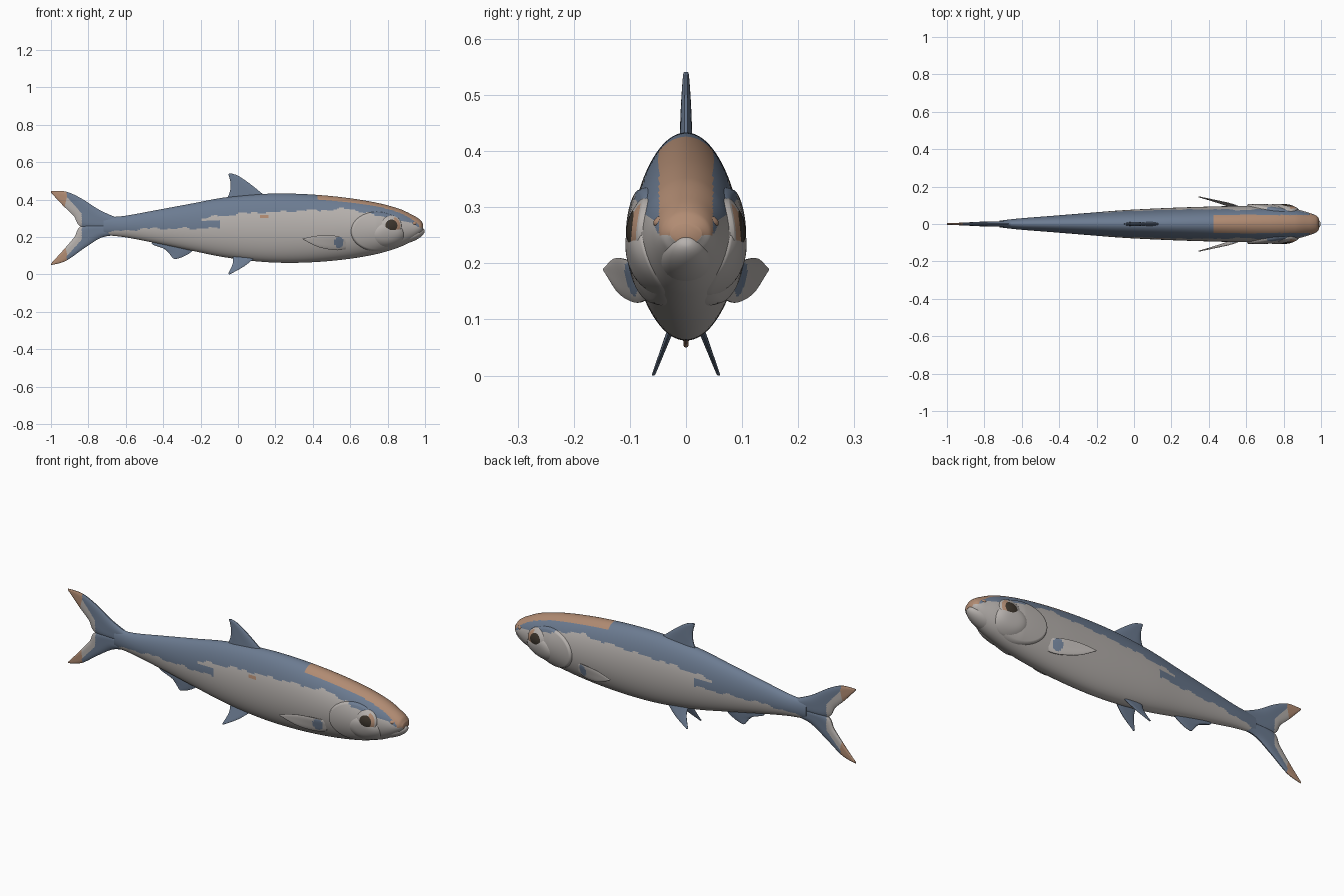
import bpy, bmesh, math
from mathutils import Vector

if "Cube" in bpy.data.objects:
    bpy.data.objects.remove(bpy.data.objects["Cube"])

# Flat colours
BLUE, PALE, TAN, DARK = range(4)
MATS = []
for name, c in (("slate_blue", (.15, .20, .285)), ("pale_grey", (.47, .44, .42)),
                ("tan", (.44, .26, .17)), ("dark_brown", (.045, .035, .025))):
    m = bpy.data.materials.new(name)
    m.diffuse_color = (*c, 1)
    m.use_nodes = True
    m.node_tree.nodes["Principled BSDF"].inputs["Base Color"].default_value = m.diffuse_color
    MATS.append(m)

# Body sections: x, back height, belly height, half width
SECTIONS = [(-.72, .305, .212, .018), (-.61, .313, .200, .030), (-.47, .338, .174, .041),
            (-.26, .377, .130, .058), (-.07, .412, .092, .073), (.14, .431, .067, .084),
            (.33, .431, .063, .091), (.54, .415, .077, .096), (.73, .386, .107, .094),
            (.86, .352, .145, .080), (.93, .320, .180, .062), (.975, .292, .215, .045),
            (.99, .270, .235, .028)]
# Height of the blue / pale border along the flank
BORDER = [(-.72, .224), (-.5, .245), (-.21, .247), (-.20, .300), (0, .325), (.3, .340),
          (.6, .352), (.68, .330), (.8, .302), (.92, .275), (1.0, .250)]


def smooth_table(tab, x):
    """Cubic interpolation of a table by its first column."""
    x = min(max(x, tab[0][0]), tab[-1][0])
    i = next(k for k in range(len(tab) - 1) if x <= tab[k + 1][0])

    def slope(k, j):
        a, b = tab[max(k - 1, 0)], tab[min(k + 1, len(tab) - 1)]
        return (b[j] - a[j]) / (b[0] - a[0])
    h = tab[i + 1][0] - tab[i][0]
    t = (x - tab[i][0]) / h
    return [(2*t**3 - 3*t*t + 1) * tab[i][j] + (t**3 - 2*t*t + t) * h * slope(i, j)
            + (3*t*t - 2*t**3) * tab[i + 1][j] + (t**3 - t*t) * h * slope(i + 1, j)
            for j in range(1, len(tab[0]))]


def linear(tab, x):
    for (x0, a), (x1, b) in zip(tab, tab[1:]):
        if x <= x1:
            return a + (b - a) * (x - x0) / (x1 - x0)
    return tab[-1][1]


def curve(pts, t):
    """Catmull-Rom point on a short path, t in 0..1."""
    n = len(pts) - 1
    i = min(int(t * n), n - 1)
    t = t * n - i
    p = [Vector(pts[min(max(k, 0), n)]) for k in range(i - 1, i + 3)]
    return (p[1] * 2 + (p[2] - p[0]) * t + (p[0]*2 - p[1]*5 + p[2]*4 - p[3]) * t*t
            + (p[1]*3 - p[0] - p[2]*3 + p[3]) * t**3) / 2


def flank(x, z):
    """Half width of the body at x, z."""
    top, bot, w = smooth_table(SECTIONS, x)
    return w * math.sqrt(max(0, 1 - ((z - (top + bot) / 2) / ((top - bot) / 2)) ** 2))


def loft(name, rings, rule, angle=50):
    """Skin closed rings, cap both ends, colour each face by a rule."""
    bm = bmesh.new()
    vs = [[bm.verts.new(p) for p in r] for r in rings]
    n = len(rings[0])
    for a, b in zip(vs, vs[1:]):
        for i in range(n):
            bm.faces.new((a[i], a[(i + 1) % n], b[(i + 1) % n], b[i]))
    bm.faces.new(vs[0])
    bm.faces.new(vs[-1])
    bmesh.ops.recalc_face_normals(bm, faces=bm.faces[:])
    for f in bm.faces:
        f.smooth = True
        f.material_index = rule(f.calc_center_median())
    me = bpy.data.meshes.new(name)
    bm.to_mesh(me)
    bm.free()
    for m in MATS:
        me.materials.append(m)
    me.set_sharp_from_angle(angle=math.radians(angle))
    ob = bpy.data.objects.new(name, me)
    bpy.context.collection.objects.link(ob)
    return ob


def skin(p):
    """Fish colouring: tan crown, blue back, pale flank."""
    if p.x > .43 and abs(p.y) < .048 and p.z > .25:
        return TAN
    if ((p.x - .14) / .025) ** 2 + ((p.z - .31) / .011) ** 2 < 1 and p.y < 0:
        return TAN
    wave = .004 * math.sin(p.x * 37) + .003 * math.sin(p.x * 83)
    if p.z > linear(BORDER, p.x) + wave or (p.x < -.1 and .247 + wave < p.z < .287):
        return BLUE
    return PALE


# Body
rings = []
for k in range(181):
    x = -.72 + 1.71 * (1 - (1 - k / 180) ** 1.5)
    top, bot, w = smooth_table(SECTIONS, x)
    rings.append([(x, w * math.cos(a), (top + bot) / 2 + (top - bot) / 2 * math.sin(a))
                  for a in (2 * math.pi * i / 128 for i in range(128))])
loft("body", rings, skin)

# Lower jaw, tilted up to the mouth
rings = []
ca, sa = math.cos(math.radians(20)), math.sin(math.radians(20))
for k in range(1, 24):
    u, r = -math.cos(math.pi * k / 24) * .09, math.sin(math.pi * k / 24)
    ring = []
    for i in range(32):
        a = 2 * math.pi * i / 32
        v = .036 * r * math.sin(a)
        ring.append((.913 + u * ca - v * sa, .047 * r * math.cos(a), .207 + u * sa + v * ca))
    rings.append(ring)
loft("lower_jaw", rings, lambda p: PALE)


def plate(name, s, cx, cz, rx, rz, lift, rule):
    """Oval shell following the flank; lift(r, x) is its height."""
    rings = []
    for r in (1.02, 1, .96, .9, .8, .7, .6, .5, .4, .3, .2, .1, .02):
        ring = []
        for i in range(56):
            a = 2 * math.pi * i / 56
            x, z = cx + rx * r * math.cos(a), cz + rz * r * math.sin(a)
            h = -.006 if r > 1 else lift(r, x)
            ring.append((x, s * (flank(x, z) + h), z))
        rings.append(ring)
    loft(name, rings, rule, 60)


def eye_rule(p):
    r = math.hypot(p.x - .82, p.z - .262)
    if r < .03:
        return DARK
    return TAN if p.x > .835 and r < .045 else PALE


def fin(name, lead, trail, thick, rule, rows=28, cols=20):
    """Thin blade between a leading and a trailing path, root to tip."""
    rings = []
    for k in range(rows + 1):
        u = k / rows
        a, b = curve(lead, u), curve(trail, u)
        t = (thick[0] + (thick[1] - thick[0]) * u) / 2
        side = [(a.lerp(b, j / cols), t * (.25 + .75 * (1 - (2 * j / cols - 1) ** 4)))
                for j in range(cols + 1)]
        rings.append([p + Vector((0, h, 0)) for p, h in side]
                     + [p - Vector((0, h, 0)) for p, h in reversed(side)])
    loft(name, rings, rule, 40)


def flat(pts):
    return [(x, 0, z) for x, z in pts]


def blue(p):
    return BLUE


# Paired parts
for s, tag in ((-1, "near"), (1, "far")):
    plate("gill_cover_" + tag, s, .742, .23, .137, .105,
          lambda r, x: (.002 if r == 1 else .011) * min(1, max(.15, (.88 - x) / .14)), skin)
    plate("cheek_" + tag, s, .80, .212, .085, .07,
          lambda r, x: .015 * (1 - r ** 4) + .003, skin)
    plate("eye_" + tag, s, .82, .262, .053, .053,
          lambda r, x: .008 + .012 * (1 - r * r), eye_rule)
    plate("nostril_" + tag, s, .945, .275, .010, .008,
          lambda r, x: .004 * (1 - r * r), lambda p: TAN)
    fin("pectoral_fin_" + tag,
        [(.59, s * .080, .195), (.52, s * .108, .207), (.43, s * .128, .208), (.345, s * .145, .192)],
        [(.575, s * .070, .135), (.52, s * .090, .130), (.43, s * .120, .147), (.35, s * .145, .186)],
        (.014, .006),
        lambda p: BLUE if ((p.x - .54) / .025) ** 2 + ((p.z - .172) / .03) ** 2 < 1 else PALE)
    fin("pelvic_fin_" + tag,
        [(x, s * (.028 + (.08 - z) * .38), z) for x, z in ((.09, .09), (.035, .045), (-.045, 0))],
        [(x, s * (.028 + (.08 - z) * .38), z) for x, z in ((-.03, .105), (-.028, .06), (-.052, .004))],
        (.014, .006), blue)

# Dorsal and anal fins
fin("dorsal_fin", flat([(.145, .420), (.06, .488), (0, .528), (-.04, .541)]),
    flat([(-.06, .400), (-.043, .445), (-.04, .490), (-.052, .538)]), (.024, .009), blue)
fin("anal_fin", flat([(-.22, .145), (-.26, .113), (-.30, .092), (-.335, .082)]),
    flat([(-.44, .190), (-.46, .163), (-.39, .134), (-.348, .086)]), (.016, .006), blue)


# Forked tail with pale inner band and tan tips
def tail_rule(p):
    off = abs(p.z - .257)
    if p.x < -.915 - .25 * max(0, .15 - off):
        return TAN if off > .085 else PALE
    return PALE if p.x < -.835 and off < (-.826 - p.x) * 1.1 + .06 else BLUE


fin("tail_upper_lobe", flat([(-.64, .300), (-.74, .345), (-.84, .408), (-.92, .443), (-1, .447)]),
    flat([(-.64, .25), (-.828, .252), (-.88, .315), (-.935, .368), (-1, .438)]),
    (.032, .008), tail_rule, 60, 40)
fin("tail_lower_lobe", flat([(-.64, .212), (-.73, .197), (-.82, .142), (-.92, .073), (-1, .050)]),
    flat([(-.64, .265), (-.828, .262), (-.875, .200), (-.93, .135), (-1, .058)]),
    (.032, .008), tail_rule, 60, 40)
